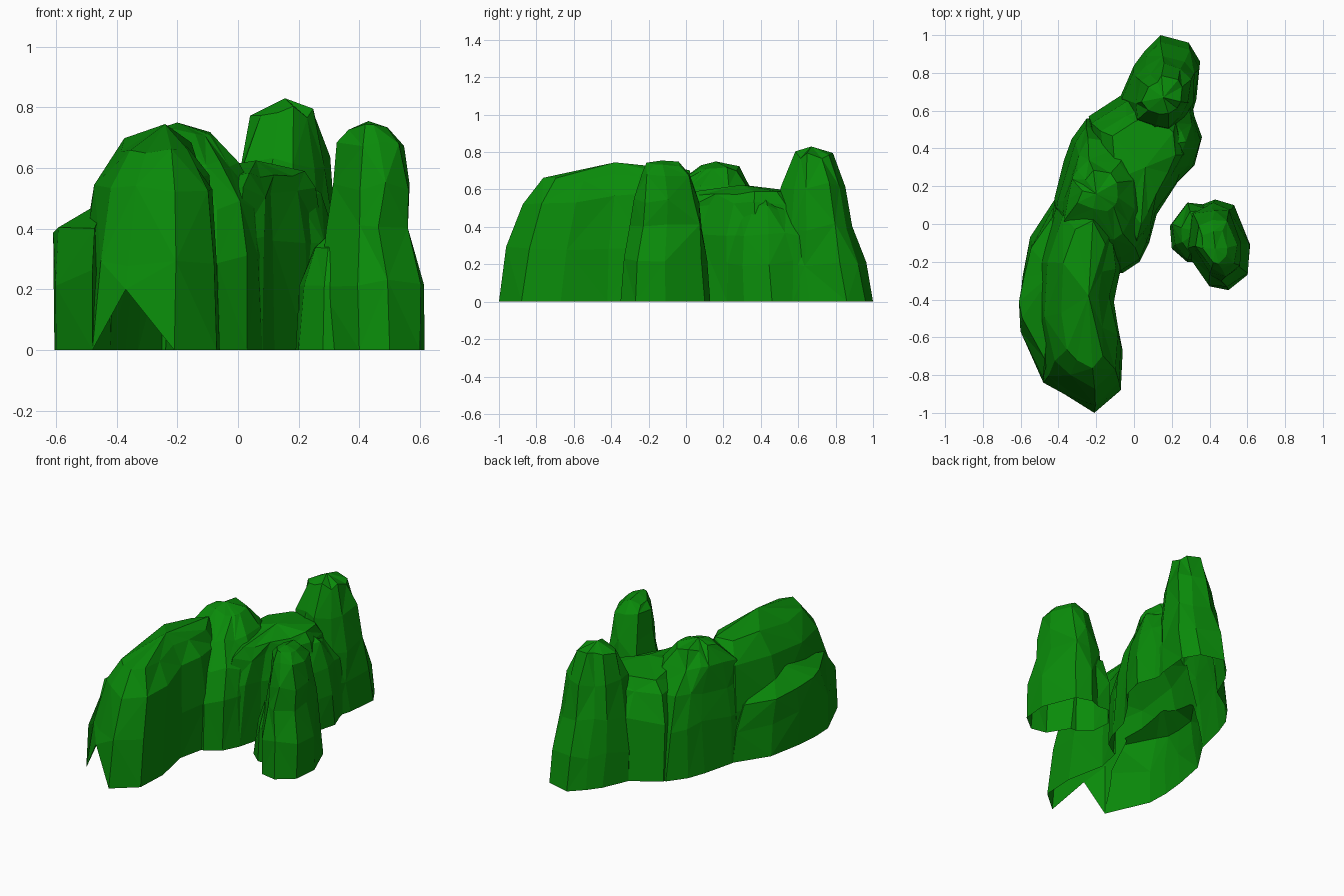
import bpy, bmesh, random

if "Cube" in bpy.data.objects:
    bpy.data.objects.remove(bpy.data.objects["Cube"])

random.seed(7)
green = bpy.data.materials.new("leaf_green")
green.diffuse_color = (0.003, 0.26, 0.003, 1)
green.use_nodes = True
green.node_tree.nodes["Principled BSDF"].inputs["Base Color"].default_value = green.diffuse_color


def lump(name, outline, rings, apex, slope=0.0, jitter=0.014, notch=None):
    """Faceted solid mound: outline scaled up through rings (z, cx, cy, sx, sy)."""
    xs, ys = [p[0] for p in outline], [p[1] for p in outline]
    x0, y0 = (min(xs) + max(xs)) / 2, (min(ys) + max(ys)) / 2
    bm = bmesh.new()
    base = [bm.verts.new((x, y, 0)) for x, y in outline]
    if notch is not None:
        base[notch].co.z = 0.2
    n, loops = len(outline), [base]
    for z, cx, cy, sx, sy in rings:
        loop = []
        for x, y in outline:
            j = [random.uniform(-jitter, jitter) for _ in range(3)]
            py = cy + (y - y0) * sy
            loop.append(bm.verts.new((cx + (x - x0) * sx + j[0], py + j[1],
                                      z + slope * (py - cy) * z + 1.5 * j[2])))
        loops.append(loop)
    for k, (lo, hi) in enumerate(zip(loops, loops[1:])):
        for i in range(n):
            a, b, c, d = lo[i], lo[(i + 1) % n], hi[(i + 1) % n], hi[i]
            tris = ((a, b, c), (a, c, d)) if (i + k) % 2 else ((a, b, d), (b, c, d))
            for t in tris:
                bm.faces.new(t)
    top, foot = bm.verts.new(apex), bm.verts.new((x0, y0, 0))
    for i in range(n):
        bm.faces.new((loops[-1][i], loops[-1][(i + 1) % n], top))
        bm.faces.new((base[(i + 1) % n], base[i], foot))
    bmesh.ops.recalc_face_normals(bm, faces=bm.faces)
    me = bpy.data.meshes.new(name)
    bm.to_mesh(me)
    bm.free()
    me.materials.append(green)
    ob = bpy.data.objects.new(name, me)
    bpy.context.collection.objects.link(ob)
    return ob


def fuse(name, parts):
    """Union the mounds into one skin and open its underside."""
    body = parts[0]
    body.name = name
    bpy.context.view_layer.objects.active = body
    for other in parts[1:]:
        mod = body.modifiers.new("union", 'BOOLEAN')
        mod.operation, mod.solver, mod.object = 'UNION', 'EXACT', other
        bpy.ops.object.modifier_apply(modifier=mod.name)
        bpy.data.objects.remove(other)
    bm = bmesh.new()
    bm.from_mesh(body.data)
    bm.normal_update()
    under = [f for f in bm.faces if f.normal.z < -.25 and f.calc_center_median().z < .17]
    bmesh.ops.delete(bm, geom=under, context='FACES')
    bm.to_mesh(body.data)
    bm.free()


# Long front mound, with the gap in its lower front edge
front = lump("front_mound",
     [(-.21, -1), (-.07, -.88), (-.06, -.67), (-.11, -.42), (-.07, -.24), (-.08, -.02),
      (-.2, .12), (-.42, .08), (-.53, -.2), (-.54, -.55), (-.48, -.84), (-.37, -.9)],
     [(.30, -.285, -.42, .95, .95), (.55, -.285, -.40, .80, .84), (.67, -.265, -.385, .46, .70)],
     (-.24, -.38, .745), slope=.08, notch=11)

# Low ledge on the outer left flank, lower towards the front
ledge = lump("left_ledge",
     [(-.48, -.84), (-.46, -.7), (-.38, -.35), (-.3, .08), (-.42, .13), (-.55, -.07),
      (-.59, -.28), (-.605, -.43), (-.6, -.57)],
     [(.22, -.45, -.36, .95, .95), (.38, -.455, -.34, 1.02, .78)],
     (-.43, -.26, .5), slope=-.25)

# Middle mound with a rounded dome
middle = lump("middle_mound",
     [(-.06, -.26), (.03, -.2), (.08, -.1), (.1, .04), (.1, .3), (-.02, .5), (-.25, .56),
      (-.33, .45), (-.37, .34), (-.42, .14), (-.45, -.1), (-.22, -.25)],
     [(.30, -.17, .14, .94, .93), (.48, -.17, .14, .84, .79), (.62, -.19, .14, .66, .52),
      (.71, -.19, .17, .36, .25)],
     (-.2, .16, .75))

# Saddle joining the middle and back mounds
saddle = lump("saddle",
     [(.0, -.2), (.08, -.1), (.12, .05), (.23, .22), (.28, .4), (.26, .6), (.1, .74),
      (-.07, .68), (-.24, .57), (-.2, .2), (-.1, -.05)],
     [(.36, .03, .27, .94, .90), (.52, .04, .28, .80, .74), (.59, .05, .29, .62, .60)],
     (.06, .3, .625))

# Small side mound on the inner curve
side = lump("side_mound",
     [(.2, .19), (.32, .31), (.36, .46), (.32, .57), (.3, .68), (.15, .66), (.1, .4), (.12, .22)],
     [(.2, .23, .43, .95, .96), (.36, .225, .42, .82, .78), (.5, .2, .42, .5, .5)],
     (.18, .42, .58))

# Tall back mound
back = lump("back_mound",
     [(.2, .48), (.3, .56), (.33, .66), (.35, .86), (.29, .96), (.14, 1), (.06, .92),
      (0, .84), (-.07, .68), (-.04, .55), (.08, .47)],
     [(.2, .14, .715, .95, .92), (.4, .14, .69, .86, .78), (.62, .145, .68, .70, .64),
      (.785, .15, .68, .48, .42)],
     (.155, .67, .83))

# Free-standing bush: tall core and a low skirt round its foot
core = lump("lone_bush_core",
     [(.28, -.14), (.4, -.33), (.5, -.35), (.6, -.27), (.615, -.11), (.53, .1), (.43, .13), (.3, .08)],
     [(.22, .445, -.11, 1.0, .93), (.4, .43, -.1, .80, .80), (.54, .44, -.1, .78, .72),
      (.68, .435, -.11, .65, .56), (.735, .43, -.12, .42, .36)],
     (.43, -.13, .755), jitter=.01)
skirt = lump("lone_bush_skirt",
     [(.19, -.01), (.2, -.13), (.28, -.2), (.4, -.2), (.45, -.02), (.4, .1), (.28, .11)],
     [(.2, .325, -.04, .93, .93), (.34, .335, -.04, .72, .74)],
     (.34, -.04, .42), jitter=.01)

fuse("hedge", [front, ledge, middle, saddle, side, back])
fuse("lone_bush", [core, skirt])
